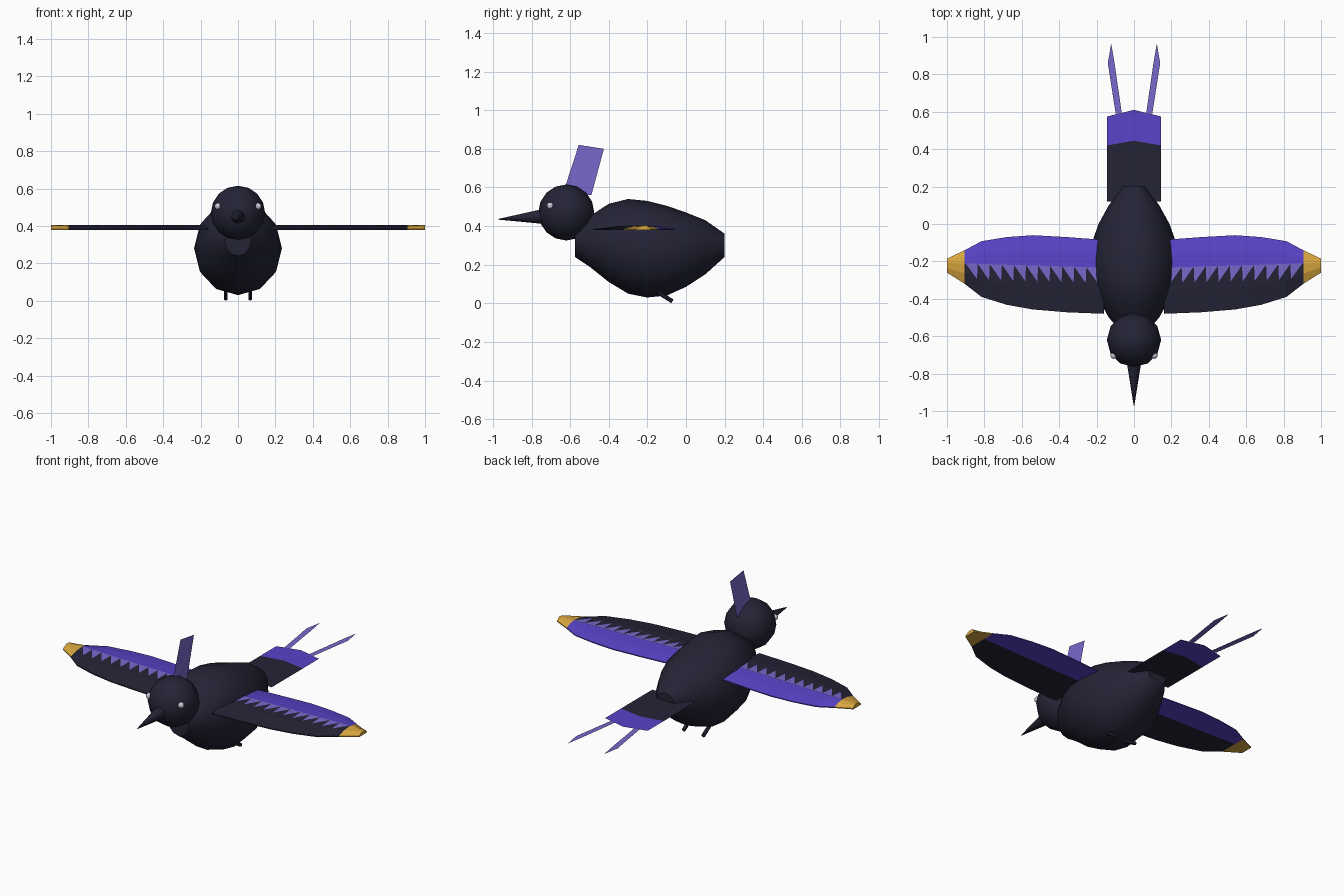
import bpy, bmesh, math
from mathutils import Vector

if "Cube" in bpy.data.objects:
    bpy.data.objects.remove(bpy.data.objects["Cube"])


def material(name, rgb):
    m = bpy.data.materials.new(name)
    m.use_nodes = True
    m.diffuse_color = (*rgb, 1)
    bsdf = m.node_tree.nodes["Principled BSDF"]
    bsdf.inputs["Base Color"].default_value = (*rgb, 1)
    bsdf.inputs["Roughness"].default_value = 0.8
    return m


DARK = material("midnight plumage", (0.017, 0.017, 0.036))
PURPLE = material("royal purple", (0.10, 0.056, 0.58))
VIOLET = material("pale violet", (0.19, 0.14, 0.60))
GOLD = material("wing tip gold", (0.68, 0.38, 0.05))
WHITE = material("eye white", (0.6, 0.58, 0.72))


def finish(name, bm, mats, mirror=False, smooth=None, closed=True):
    """Turn a bmesh into a named object, optionally mirrored over x = 0."""
    if closed:
        bmesh.ops.recalc_face_normals(bm, faces=bm.faces)
    mesh = bpy.data.meshes.new(name)
    bm.to_mesh(mesh)
    bm.free()
    for m in mats:
        mesh.materials.append(m)
    ob = bpy.data.objects.new(name, mesh)
    bpy.context.collection.objects.link(ob)
    if mirror:
        mod = ob.modifiers.new("Mirror", 'MIRROR')
        mod.use_mirror_merge = False
    if smooth:
        bpy.ops.object.select_all(action='DESELECT')
        ob.select_set(True)
        bpy.context.view_layer.objects.active = ob
        bpy.ops.object.shade_smooth_by_angle(angle=math.radians(smooth))
    return ob


def polygon(bm, pts, slot=0):
    f = bm.faces.new([bm.verts.new(p) for p in pts])
    f.material_index = slot
    return f


def loft(bm, rings, slot=lambda i, j: 0):
    """Skin closed rings of points and cap both ends."""
    vs = [[bm.verts.new(p) for p in r] for r in rings]
    n = len(vs[0])
    for i in range(len(vs) - 1):
        for j in range(n):
            k = (j + 1) % n
            f = bm.faces.new((vs[i][j], vs[i][k], vs[i + 1][k], vs[i + 1][j]))
            f.material_index = slot(i, j)
    bm.faces.new(vs[0])
    bm.faces.new(vs[-1]).material_index = slot(len(vs) - 2, 0)


def rod(bm, a, b, r1, r2, sides):
    a, b = Vector(a), Vector(b)
    rot = (b - a).to_track_quat('Z', 'Y').to_matrix().to_4x4()
    rot.translation = (a + b) / 2
    bmesh.ops.create_cone(bm, cap_ends=True, segments=sides, radius1=r1,
                          radius2=r2, depth=(b - a).length, matrix=rot)


def sphere(name, mat, centre, radius, u, v, mirror=False):
    bm = bmesh.new()
    bmesh.ops.create_uvsphere(bm, u_segments=u, v_segments=v, radius=radius)
    bmesh.ops.translate(bm, verts=bm.verts, vec=centre)
    finish(name, bm, [mat], mirror, smooth=60)


# Body: twelve-sided rings of (y, bottom, top, half width)
sections = [(-.575, .24, .40, .07), (-.5, .19, .45, .135), (-.4, .11, .515, .19),
            (-.3, .05, .54, .225), (-.2, .03, .53, .235), (-.1, .04, .505, .225),
            (0, .085, .47, .19), (.1, .15, .43, .135), (.2, .24, .36, .06)]
bm = bmesh.new()
loft(bm, [[(w * math.cos(a), y, (lo + hi) / 2 + (hi - lo) / 2 * math.sin(a))
           for a in (math.tau * k / 12 for k in range(12))]
          for y, lo, hi, w in sections])
finish("body", bm, [DARK], smooth=50)

# Head, eyes and beak
sphere("head", DARK, (0, -.62, .47), .145, 12, 8)
sphere("eyes", WHITE, (.108, -.703, .505), .018, 10, 6, mirror=True)
bm = bmesh.new()
rod(bm, (0, -.73, .45), (0, -.97, .435), .04, .002, 8)
finish("beak", bm, [DARK], smooth=50)

# Crest: a thin upright sheet
bm = bmesh.new()
polygon(bm, [(0, -.64, .56), (0, -.49, .56), (0, -.425, .80), (0, -.555, .82)])
finish("crest", bm, [VIOLET], closed=False)

# Wings: stations of (x, leading y, trailing y), gold beyond the last but one
stations = [(.16, -.48, -.085), (.36, -.472, -.07), (.54, -.457, -.06),
            (.68, -.432, -.07), (.815, -.39, -.092), (.905, -.32, -.14),
            (1, -.26, -.185)]
BASE, RISE, TIP_X = .379, .025, .905


def split_y(x):
    return -.238 + .03 * x


def wing_ring(x, lead, trail):
    s = split_y(x)
    top = [(lead, .006), ((lead + s) / 2, .021), (s, RISE),
           ((s + trail) / 2, .019), (trail, .006)]
    ring = [(x, y, BASE + h) for y, h in top]
    return ring + [(x, trail, BASE), (x, s, BASE), (x, lead, BASE)]


bm = bmesh.new()
loft(bm, [wing_ring(*s) for s in stations],
     lambda i, j: 2 if stations[i][0] >= TIP_X else 1 if 2 <= j <= 5 else 0)
finish("wings", bm, [DARK, PURPLE, GOLD], mirror=True)


# Pale saw-tooth feathers lying on the wing tops
def lead_at(x):
    for (x0, l0, _), (x1, l1, _) in zip(stations, stations[1:]):
        if x <= x1:
            return l0 + (l1 - l0) * (x - x0) / (x1 - x0)


bm = bmesh.new()
teeth, start, end = 11, .19, .9
step = (end - start) / teeth
for k in range(teeth):
    x0 = start + k * step
    x1 = x0 + step
    half = (split_y(x0) - lead_at(x0)) / 2
    drop = min(.085, half)
    z = BASE + RISE + .0015
    polygon(bm, [(x0 + .004, split_y(x0) - drop, z - .004 * drop / half),
                 (x1, split_y(x1), z), (x0, split_y(x0), z)])
finish("wing_teeth", bm, [VIOLET], mirror=True, closed=False)

# Tail: flat sheet, dark with a purple chevron end
bm = bmesh.new()
Z, W = .31, .144
for side in (-1, 1):
    for slot, (a, am, b, bmid) in enumerate([(.12, .12, .42, .445),
                                             (.42, .445, .575, .61)]):
        polygon(bm, [(0, am, Z), (side * W, a, Z), (side * W, b, Z),
                     (0, bmid, Z)][::side], slot)
finish("tail", bm, [DARK, PURPLE], closed=False)

# Long tail streamers
bm = bmesh.new()
polygon(bm, [(.065, .59, Z), (.098, .59, Z), (.14, .86, Z),
             (.122, .965, Z), (.104, .86, Z)])
finish("tail_streamers", bm, [VIOLET], mirror=True, closed=False)

# Feet
bm = bmesh.new()
rod(bm, (.066, -.15, .06), (.066, -.07, .01), .011, .011, 6)
finish("feet", bm, [DARK], mirror=True)
